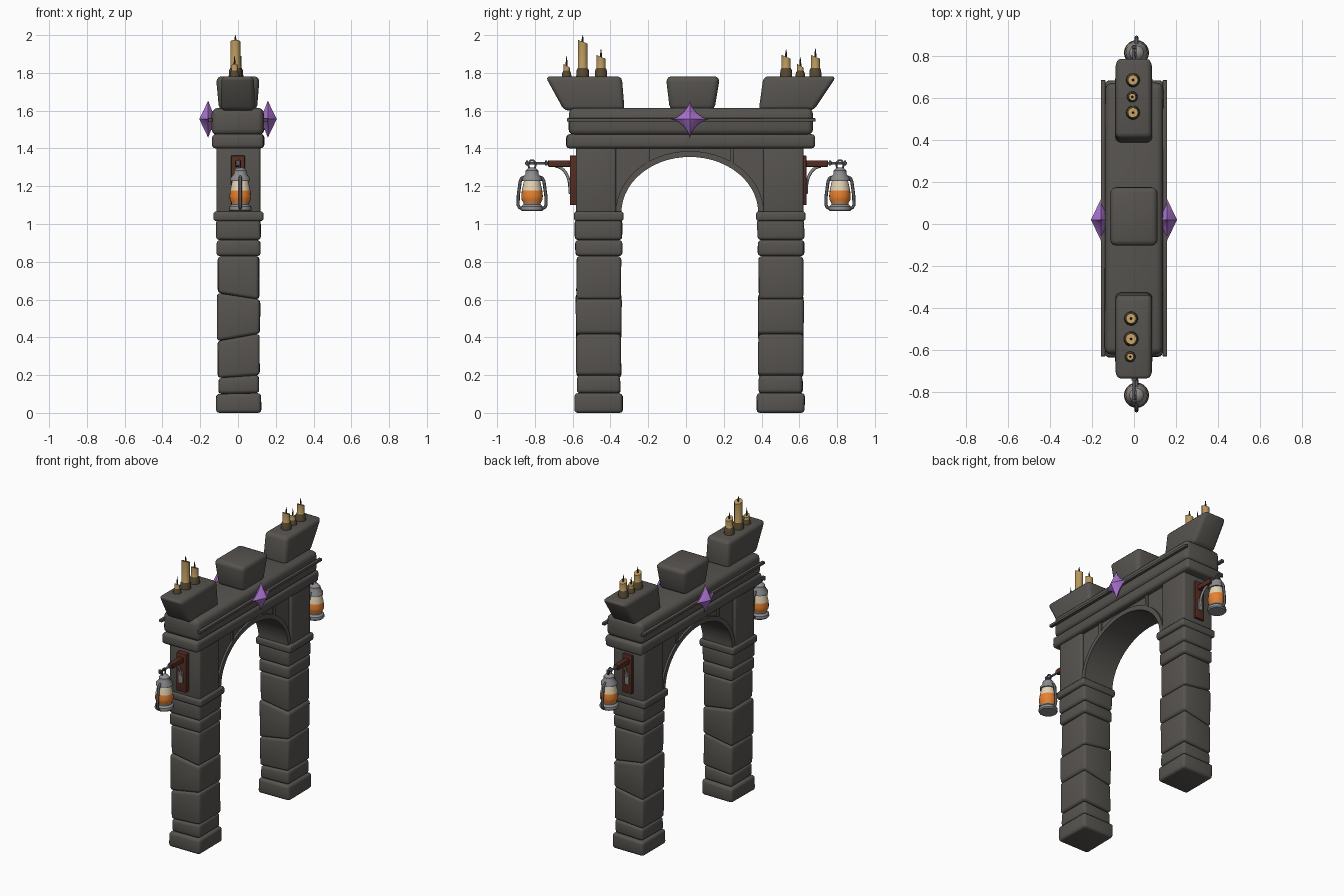
import bpy, bmesh, math, random
from mathutils import Vector

if "Cube" in bpy.data.objects:
    bpy.data.objects.remove(bpy.data.objects["Cube"])
random.seed(4)

def mat(name, c):
    m = bpy.data.materials.new(name)
    m.diffuse_color = (*c, 1)
    m.use_nodes = True
    m.node_tree.nodes["Principled BSDF"].inputs["Base Color"].default_value = m.diffuse_color
    return m

STONE = mat("dark_stone", (0.095, 0.088, 0.079))
CRYSTAL = mat("purple_crystal", (0.40, 0.17, 0.62))
WAX = mat("candle_wax", (0.48, 0.31, 0.11))
WAXDARK = mat("candle_foot", (0.09, 0.065, 0.03))
WICK = mat("wick", (0.04, 0.035, 0.03))
WOOD = mat("red_wood", (0.09, 0.026, 0.015))
METAL = mat("grey_metal", (0.27, 0.27, 0.28))
IRON = mat("dark_iron", (0.10, 0.10, 0.105))
ORANGE = mat("orange_glass", (0.80, 0.22, 0.03))
CREAM = mat("cream_glass", (0.78, 0.66, 0.46))
C = 0.02   # arch centre line in y

def finish(name, bm, mats, angle=50):
    bmesh.ops.recalc_face_normals(bm, faces=bm.faces[:])
    me = bpy.data.meshes.new(name)
    bm.to_mesh(me)
    bm.free()
    for m in mats:
        me.materials.append(m)
    ob = bpy.data.objects.new(name, me)
    bpy.context.collection.objects.link(ob)
    bpy.ops.object.select_all(action='DESELECT')
    ob.select_set(True)
    bpy.context.view_layer.objects.active = ob
    bpy.ops.object.shade_smooth_by_angle(angle=math.radians(angle))
    return ob

def block(name, bot, top, m=STONE, bevel=0.02, jit=0.0):
    """Rounded block; bot/top = (x0, x1, y0, y1, z at x0, z at x1)."""
    bm = bmesh.new()
    rings = []
    for x0, x1, y0, y1, za, zb in (bot, top):
        pts = [(x0, y0, za), (x1, y0, zb), (x1, y1, zb), (x0, y1, za)]
        rings.append([bm.verts.new((p[0] + random.uniform(-jit, jit),
                                    p[1] + random.uniform(-jit, jit), p[2])) for p in pts])
    b, t = rings
    bm.faces.new(b[::-1])
    bm.faces.new(t)
    for i in range(4):
        j = (i + 1) % 4
        bm.faces.new((b[i], b[j], t[j], t[i]))
    if bevel:
        bmesh.ops.bevel(bm, geom=bm.edges[:], offset=bevel, segments=3, profile=0.5, affect='EDGES')
    return finish(name, bm, [m])

def box(name, x0, x1, y0, y1, z0, z1, m=STONE, bevel=0.02, jit=0.0):
    return block(name, (x0, x1, min(y0, y1), max(y0, y1), z0, z0),
                 (x0, x1, min(y0, y1), max(y0, y1), z1, z1), m, bevel, jit)

def strip(name, inner, outer, hx):
    """Solid between two (y, z) outlines, hx thick to either side."""
    bm = bmesh.new()
    rows = [[bm.verts.new((x, p[0], p[1])) for x, p in
             ((-hx, i), (hx, i), (hx, o), (-hx, o))] for i, o in zip(inner, outer)]
    for a, b in zip(rows, rows[1:]):
        for k in range(4):
            l = (k + 1) % 4
            bm.faces.new((a[k], a[l], b[l], b[k]))
    bm.faces.new(rows[0])
    bm.faces.new(rows[-1][::-1])
    return finish(name, bm, [STONE], 35)

def lathe(name, x, y, prof, mats, n=16, tilt=0.0):
    """prof = (r, z, material of the band above); tilt slants the top point."""
    bm = bmesh.new()
    rings = []
    for k, (r, z, _) in enumerate(prof):
        s = tilt if k >= len(prof) - 1 else 0
        rings.append([bm.verts.new((x + r * math.cos(2 * math.pi * i / n),
                                    y + r * math.sin(2 * math.pi * i / n),
                                    z + s * math.sin(2 * math.pi * i / n))) for i in range(n)])
    for k in range(len(rings) - 1):
        for i in range(n):
            j = (i + 1) % n
            f = bm.faces.new((rings[k][i], rings[k][j], rings[k + 1][j], rings[k + 1][i]))
            f.material_index = prof[k][2]
    bm.faces.new(rings[0][::-1]).material_index = prof[0][2]
    bm.faces.new(rings[-1]).material_index = prof[-1][2]
    return finish(name, bm, mats, 40)

def tube(name, pts, r, m):
    cu = bpy.data.curves.new(name, 'CURVE')
    cu.dimensions = '3D'
    cu.bevel_depth, cu.bevel_resolution, cu.use_fill_caps = r, 2, True
    sp = cu.splines.new('POLY')
    sp.points.add(len(pts) - 1)
    for p, q in zip(sp.points, pts):
        p.co = (*q, 1)
    cu.materials.append(m)
    ob = bpy.data.objects.new(name, cu)
    bpy.context.collection.objects.link(ob)
    bpy.ops.object.select_all(action='DESELECT')
    ob.select_set(True)
    bpy.context.view_layer.objects.active = ob
    bpy.ops.object.convert(target='MESH')
    bpy.ops.object.shade_smooth_by_angle(angle=math.radians(50))

# Pillars: joints as (z at -x side, z at +x side), and inset of each stone
joints = [(0, 0), (0.10, 0.105), (0.185, 0.20), (0.38, 0.42), (0.635, 0.60), (0.83, 0.83), (0.915, 0.915), (1.025, 1.025)]
insets = [0.0, 0.012, 0.008, 0.006, 0.01, 0.004, 0.002]
for s, side in ((-1, "front"), (1, "back")):
    yc = C + s * 0.482
    for k, ins in enumerate(insets):
        (a, b), (c, d) = joints[k], joints[k + 1]
        w, h = 0.119 - ins, 0.127 - ins
        block(f"{side}_pillar_stone_{k}", (0.003 - w, 0.003 + w, yc - h, yc + h, a, b),
              (0.003 - w, 0.003 + w, yc - h, yc + h, c, d), bevel=0.018, jit=0.003)
    box(f"{side}_pillar_cap", -0.13, 0.135, yc - 0.131, yc + 0.131, 1.015, 1.067, bevel=0.014)
    # corner posts and ribs of the upper wall
    box(f"{side}_corner_post", -0.115, 0.118, C + s * 0.602, C + s * 0.39, 1.05, 1.42, bevel=0.012)
    box(f"{side}_rib", -0.108, 0.108, C + s * 0.235, C + s * 0.212, 1.31, 1.42, bevel=0.004)

# Arch wall and raised arch ring
N = 28
ang = [math.pi * (1 - i / N) for i in range(N + 1)]
def ell(a, b):
    return [(C + a * math.cos(t), 1.06 + b * math.sin(t)) for t in ang]
arc = ell(0.362, 0.295)
wall = [(C - 0.585, 1.06)] + arc + [(C + 0.585, 1.06)]
strip("arch_wall", wall, [(y, 1.42) for y, z in wall], 0.098)
strip("arch_ring", arc, ell(0.392, 0.326), 0.112)

# Lintel slabs and edge rails
box("lower_lintel", -0.138, 0.138, -0.633, 0.682, 1.40, 1.476, bevel=0.02, jit=0.003)
box("upper_lintel", -0.138, 0.138, -0.622, 0.672, 1.47, 1.615, bevel=0.032, jit=0.003)
for s, side in ((-1, "left"), (1, "right")):
    box(f"{side}_rail", s * 0.147 - 0.011, s * 0.147 + 0.011, -0.63, 0.685, 1.542, 1.56, bevel=0.003)

# Crown stones
block("centre_crown_stone", (-0.10, 0.10, -0.085, 0.15, 1.60, 1.60), (-0.117, 0.115, -0.107, 0.18, 1.782, 1.782), bevel=0.03)
block("front_crown_stone", (-0.09, 0.088, -0.645, -0.325, 1.60, 1.60), (-0.088, 0.085, -0.745, -0.34, 1.782, 1.782), bevel=0.025)
block("back_crown_stone", (-0.09, 0.088, 0.385, 0.675, 1.60, 1.60), (-0.088, 0.085, 0.41, 0.797, 1.782, 1.782), bevel=0.025)

# Candles: x, y, wax top, wick top, radius
for i, (x, y, t, w, r) in enumerate([
        (-0.018, -0.632, 1.838, 1.89, 0.017), (-0.014, -0.547, 1.965, 2.0, 0.026),
        (-0.014, -0.45, 1.885, 1.925, 0.024), (-0.005, 0.53, 1.885, 1.925, 0.024),
        (-0.008, 0.605, 1.838, 1.885, 0.017), (-0.005, 0.685, 1.885, 1.93, 0.024)]):
    f = 1.80 if r < 0.02 else 1.815
    lathe(f"candle_{i}", x, y, [(r + 0.010, 1.77, 0), (r + 0.007, f, 0), (r, f + 0.012, 1), (r, t, 1)],
          [WAXDARK, WAX], 14, tilt=-0.01)
    lathe(f"wick_{i}", x, y, [(0.006, t - 0.015, 0), (0.005, t + 0.015, 0), (0.001, w, 0)], [WICK], 8)

# Four-pointed crystals on both faces
for s, side in ((-1, "left"), (1, "right")):
    bm = bmesh.new()
    n = 24
    rings = []
    for k, x in ((0.4, 0.135), (1.0, 0.158), (0.42, 0.185)):
        ring = []
        for i in range(n):
            c, d = math.cos(2 * math.pi * i / n), math.sin(2 * math.pi * i / n)
            p = 3 if k == 1 else 2
            ring.append(bm.verts.new((s * x, C + 0.098 * k * c * abs(c) ** (p - 1),
                                      1.555 + 0.098 * k * d * abs(d) ** (p - 1))))
        rings.append(ring)
    tips = [bm.verts.new((s * x, C, 1.555)) for x in (0.12, 0.205)]
    for i in range(n):
        j = (i + 1) % n
        for a, b in zip(rings, rings[1:]):
            bm.faces.new((a[i], a[j], b[j], b[i]))
        bm.faces.new((tips[0], rings[0][j], rings[0][i]))
        bm.faces.new((tips[1], rings[2][i], rings[2][j]))
    finish(f"{side}_crystal", bm, [CRYSTAL], 45)

# Wall brackets with hanging lanterns at both ends
for s, side, p in ((-1, "front", 0.585), (1, "back", 0.608)):
    Y = s * 0.815
    X = 0.012
    box(f"{side}_bracket_plate", -0.036, 0.036, s * (p - 0.01), s * (p + 0.03), 1.10, 1.362, WOOD, 0.004)
    box(f"{side}_bracket_beam", -0.017, 0.017, s * (p + 0.02), s * (p + 0.145), 1.303, 1.337, WOOD, 0.004)
    tube(f"{side}_bracket_brace", [(0, s * (p + 0.03 + 0.075 * (1 - math.cos(t))), 1.19 + 0.115 * math.sin(t))
         for t in [math.pi / 2 * i / 8 for i in range(9)]], 0.008, METAL)
    box(f"{side}_brace_foot", -0.015, 0.015, s * (p + 0.028), s * (p + 0.037), 1.16, 1.24, METAL, 0.002)
    tube(f"{side}_hook_rod", [(0, s * (p + 0.14), 1.322), (0, s * 0.853, 1.322)], 0.007, IRON)
    for q in (p + 0.155, 0.842):
        box(f"{side}_hook_knob", -0.012, 0.012, s * (q - 0.006), s * (q + 0.006), 1.309, 1.336, IRON, 0.003)
    # lantern body with glass
    lathe(f"{side}_lantern", X, Y, [
        (0.055, 1.068, 0), (0.060, 1.075, 0), (0.058, 1.092, 0), (0.046, 1.103, 0), (0.046, 1.112, 1),
        (0.056, 1.13, 1), (0.057, 1.15, 1), (0.054, 1.178, 2), (0.043, 1.228, 0), (0.052, 1.228, 0),
        (0.052, 1.243, 0), (0.034, 1.265, 0), (0.034, 1.282, 0), (0.022, 1.295, 0), (0.006, 1.30, 0)],
        [METAL, ORANGE, CREAM], 20)
    # side pipes and hanging ring
    for d in (-1, 1):
        tube(f"{side}_lantern_pipe", [(X, Y + d * r, z) for r, z in (
            (0.05, 1.082), (0.066, 1.086), (0.074, 1.10), (0.073, 1.15), (0.063, 1.225), (0.055, 1.243), (0.03, 1.252))],
            0.0085, IRON)
    tube(f"{side}_lantern_ring", [(X * 0.6, Y + 0.019 * math.sin(t), 1.313 + 0.025 * math.cos(t))
         for t in [2 * math.pi * i / 14 for i in range(15)]], 0.005, IRON)
